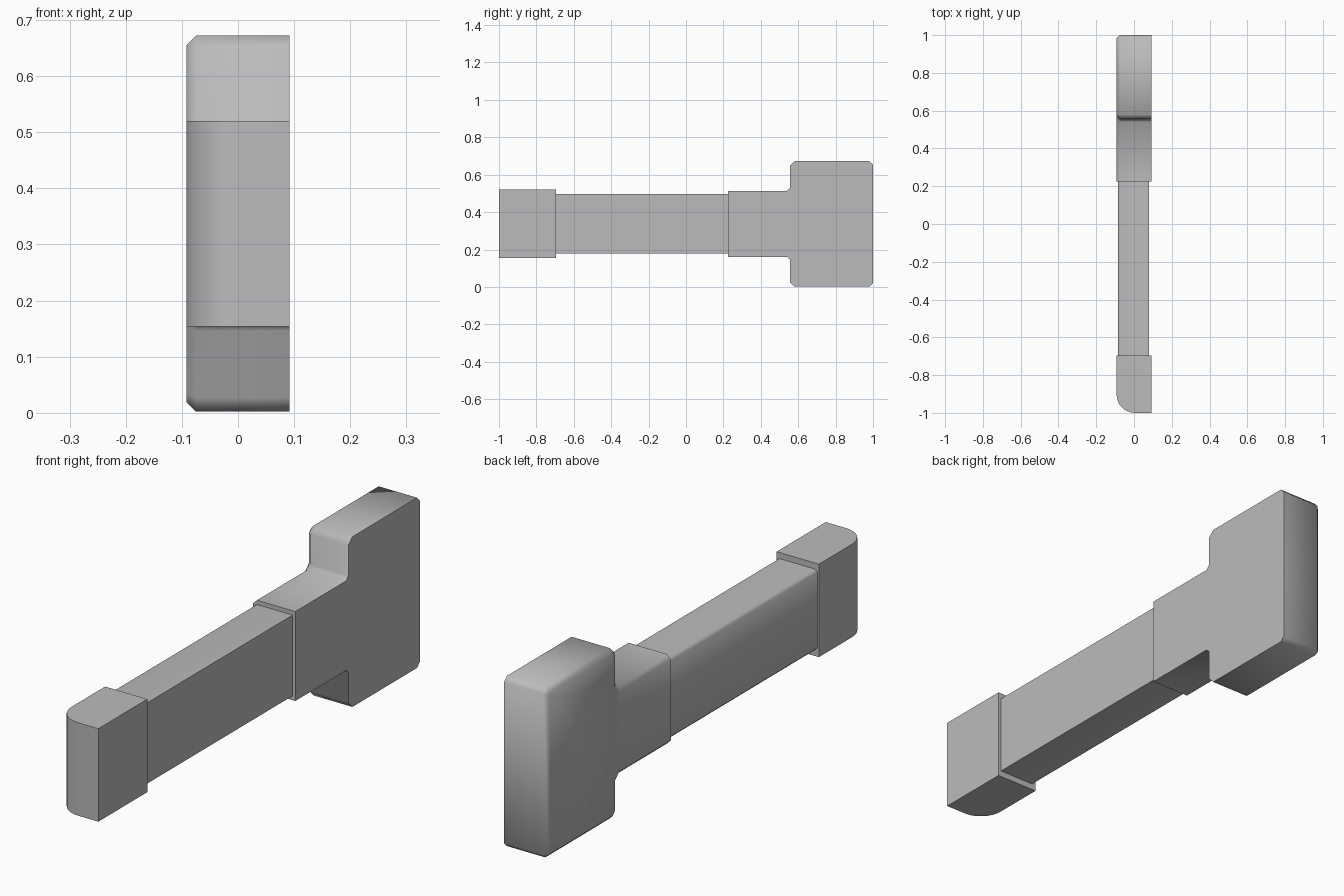
import bpy
import bmesh
from math import sin, cos, pi, radians
from mathutils import Vector

if "Cube" in bpy.data.objects:
    bpy.data.objects.remove(bpy.data.objects["Cube"], do_unlink=True)

grey = bpy.data.materials.new("plain_grey")
colour = (0.5, 0.5, 0.5, 1)
grey.diffuse_color = colour
grey.use_nodes = True
grey.node_tree.nodes["Principled BSDF"].inputs["Base Color"].default_value = colour

HALF = 0.092   # half thickness
MID = 0.337    # height of the centre line


def prism(name, outline, offset, round_edge=None, width=0.0):
    """Extrude an outline along offset, chamfering the edges the rule picks."""
    bm = bmesh.new()
    face = bm.faces.new([bm.verts.new(p) for p in outline])
    result = bmesh.ops.extrude_face_region(bm, geom=[face], use_keep_orig=True)
    moved = [g for g in result["geom"] if isinstance(g, bmesh.types.BMVert)]
    bmesh.ops.translate(bm, verts=moved, vec=offset)
    bmesh.ops.recalc_face_normals(bm, faces=bm.faces)
    if round_edge:
        edges = [e for e in bm.edges if round_edge(e)]
        bmesh.ops.bevel(bm, geom=edges, offset=width, segments=1,
                        affect='EDGES', clamp_overlap=True)
    bmesh.ops.recalc_face_normals(bm, faces=bm.faces)
    mesh = bpy.data.meshes.new(name)
    bm.to_mesh(mesh)
    bm.free()
    mesh.materials.append(grey)
    obj = bpy.data.objects.new(name, mesh)
    bpy.context.collection.objects.link(obj)
    bpy.ops.object.select_all(action='DESELECT')
    obj.select_set(True)
    bpy.context.view_layer.objects.active = obj
    bpy.ops.object.shade_smooth_by_angle(angle=radians(50))
    return obj


def along_right(x, front):
    """Rule: edges on the right side face, apart from the front end."""
    def rule(e):
        a, b = (v.co for v in e.verts)
        on_side = max(abs(a.x - x), abs(b.x - x)) < 1e-4
        at_front = max(abs(a.y - front), abs(b.y - front)) < 1e-4
        return on_side and not at_front
    return rule


# Head with collar: upper half outline (y, height above centre), then mirrored
upper = [(0.225, 0.176), (0.54, 0.176), (0.555, 0.191), (0.555, 0.31),
         (0.58, 0.335), (0.982, 0.335), (1.0, 0.317)]
half = [(-HALF, y, MID + h) for y, h in upper]
lower = [(-HALF, y, MID - h) for y, h in reversed(upper)]
prism("head", half + lower, Vector((2 * HALF, 0, 0)),
      along_right(-HALF, 0.225), 0.017)

# Shaft, running slightly into the collar and tip
x0, x1, tall = -0.085, 0.08, 0.159
shaft = [(x0, -0.72, MID - tall), (x1, -0.72, MID - tall),
         (x1, -0.72, MID + tall), (x0, -0.72, MID + tall)]
prism("shaft", shaft, Vector((0, 0.98, 0)),
      lambda e: all(abs(v.co.x - x0) < 1e-4 for v in e.verts)
      and abs(e.verts[0].co.y - e.verts[1].co.y) > 0.5, 0.01)

# Tip with a rounded front right corner
bottom, radius, steps = MID - 0.183, 0.097, 8
arc = [(-HALF + radius * (1 - cos(t)), -1 + radius * (1 - sin(t)), bottom)
       for t in (pi / 2 * i / steps for i in range(steps + 1))]
tip = [(HALF, -0.695, bottom), (-HALF, -0.695, bottom)] + arc + [(HALF, -1, bottom)]
prism("tip", tip, Vector((0, 0, 0.366)))
